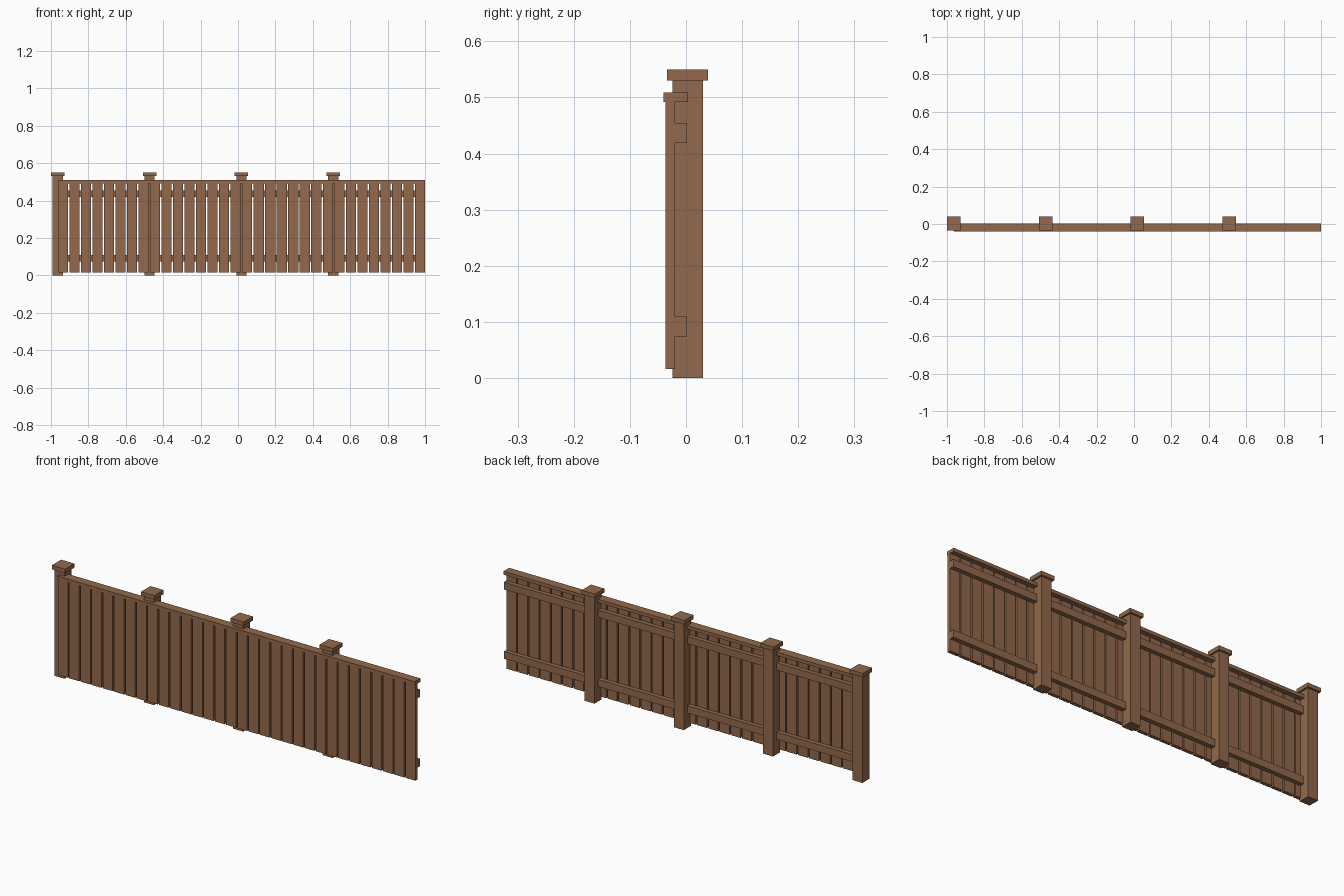
import bpy

if "Cube" in bpy.data.objects:
    bpy.data.objects.remove(bpy.data.objects["Cube"])

wood = bpy.data.materials.new("brown_wood")
wood.diffuse_color = (0.287, 0.141, 0.072, 1)
wood.use_nodes = True
wood.node_tree.nodes["Principled BSDF"].inputs["Base Color"].default_value = wood.diffuse_color


def box(name, x, y, z):
    """Box from (min, max) ranges on each axis."""
    bpy.ops.mesh.primitive_cube_add(size=1)
    ob = bpy.context.object
    ob.name = ob.data.name = name
    lo = [r[0] for r in (x, y, z)]
    size = [r[1] - r[0] for r in (x, y, z)]
    for v in ob.data.vertices:
        v.co = [lo[i] + (v.co[i] + 0.5) * size[i] for i in range(3)]
    ob.data.materials.append(wood)
    return ob


CAP_HALF, POST_HALF = 0.0365, 0.0275
START, END = -1 + CAP_HALF, 1.0      # panel runs from first post centre
SECTIONS, PICKETS, GAP = 4, 32, 0.0075

# posts with flat caps
for i in range(SECTIONS):
    cx = START + (END - START) * i / SECTIONS
    box(f"post_{i + 1}", (cx - POST_HALF, cx + POST_HALF), (-0.0245, 0.0305), (0, 0.53))
    box(f"post_cap_{i + 1}", (cx - CAP_HALF, cx + CAP_HALF), (-0.0335, 0.0395), (0.53, 0.55))

# horizontal rails and the capping board
box("lower_rail", (START, END), (-0.0195, 0.002), (0.074, 0.11))
box("upper_rail", (START, END), (-0.0195, 0.002), (0.4185, 0.4545))
box("top_board", (START, END), (-0.0405, 0.004), (0.492, 0.509))

# pickets in front of the rails
pitch = (END - START + GAP) / PICKETS
for i in range(PICKETS):
    x0 = START + i * pitch
    box(f"picket_{i + 1}", (x0, x0 + pitch - GAP), (-0.0368, -0.0195), (0.016, 0.492))
